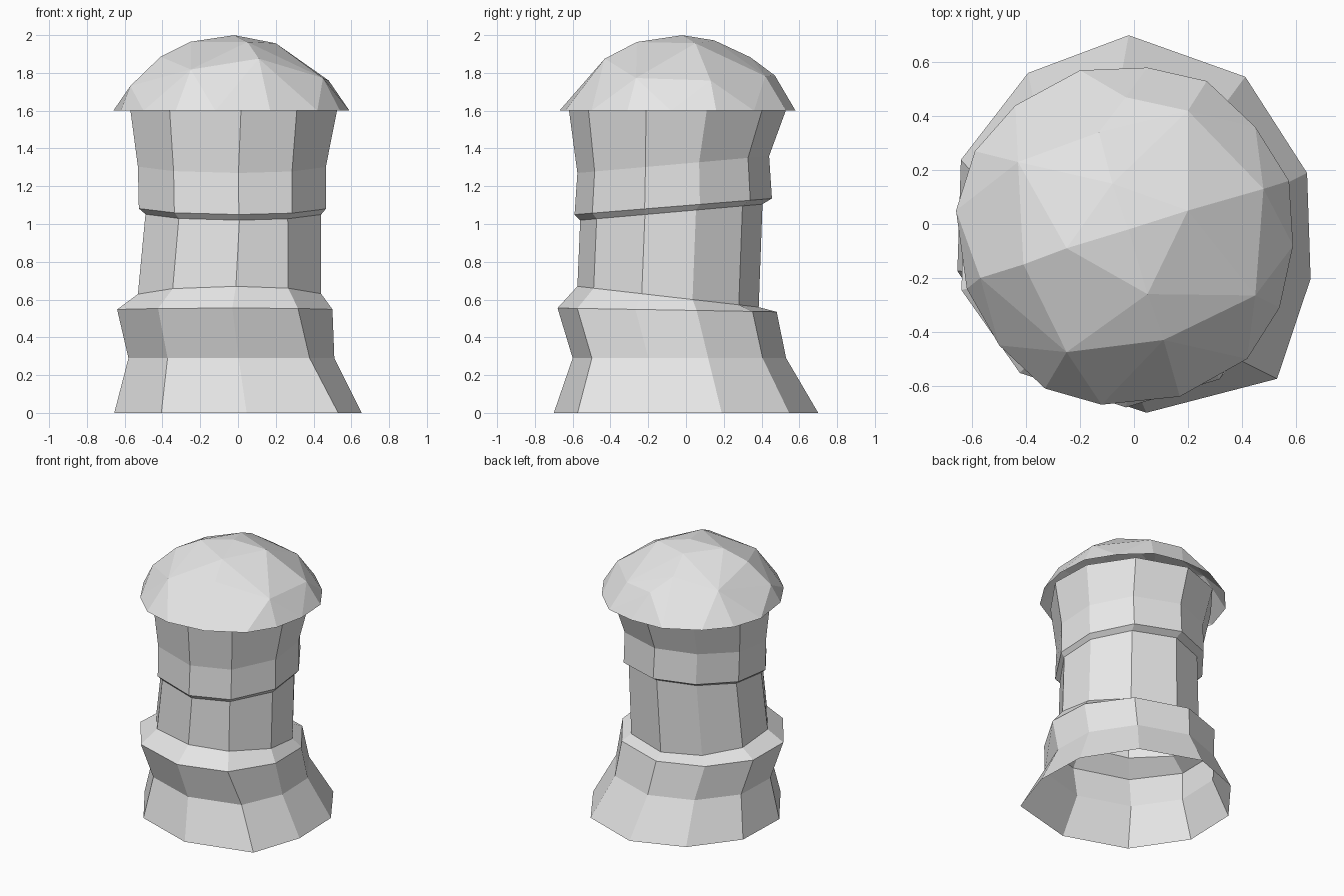
import bpy
import bmesh

cube = bpy.data.objects.get("Cube")
if cube:
    bpy.data.objects.remove(cube, do_unlink=True)

stone = bpy.data.materials.new("light_grey")
stone.use_nodes = True
grey = (0.8, 0.8, 0.8, 1)
stone.diffuse_color = grey
stone.node_tree.nodes["Principled BSDF"].inputs["Base Color"].default_value = grey


def add_object(name, bm):
    """Turn a bmesh into a flat shaded object."""
    bmesh.ops.recalc_face_normals(bm, faces=bm.faces)
    mesh = bpy.data.meshes.new(name)
    bm.to_mesh(mesh)
    bm.free()
    mesh.materials.append(stone)
    obj = bpy.data.objects.new(name, mesh)
    bpy.context.collection.objects.link(obj)
    return obj


# Uneven ten-sided cross-section, scaled to fill -1..1; corner 1 varies by ring
SECTION = [(0.07, -1), (0, -0.82), (1, -0.29), (0.98, 0.27), (0.63, 0.78),
           (-0.03, 1), (-0.6, 0.8), (-0.98, 0.34), (-1, -0.25), (-0.62, -0.78)]

# Each ring: x limits, y limits, height at front and back, corner position
RINGS = [
    ((-0.655, 0.655), (-0.7, 0.7), (0, 0), 0.81),
    ((-0.58, 0.51), (-0.6, 0.53), (0.29, 0.29), 0.76),
    ((-0.64, 0.5), (-0.68, 0.48), (0.555, 0.535), 0.68),
    ((-0.53, 0.44), (-0.575, 0.385), (0.67, 0.56), 0.64),
    ((-0.49, 0.44), (-0.56, 0.405), (1.02, 1.105), 0.62),
    ((-0.525, 0.465), (-0.59, 0.455), (1.05, 1.135), 0.64),
    ((-0.53, 0.465), (-0.575, 0.44), (1.27, 1.36), 0.64),
    ((-0.57, 0.525), (-0.62, 0.53), (1.605, 1.605), 0.61),
]


def mix(limits, t):
    """Map -1..1 onto the given limits."""
    low, high = limits
    return low + (high - low) * (t + 1) / 2


# Hollow stalk, open below, with a flared foot and a stepped collar
bm = bmesh.new()
loops = []
for xs, ys, zs, corner in RINGS:
    loop = []
    for i, (u, v) in enumerate(SECTION):
        u = corner if i == 1 else u
        loop.append(bm.verts.new((mix(xs, u), mix(ys, v), mix(zs, v))))
    loops.append(loop)
for low, high in zip(loops, loops[1:]):
    for i in range(len(low)):
        j = (i + 1) % len(low)
        bm.faces.new((low[i], low[j], high[j], high[i]))
add_object("stalk", bm)

# Faceted dome cap: rim points and crown points joined as a convex shell
RIM = [(-0.66, 0.05), (-0.59, 0.27), (-0.44, 0.44), (-0.2, 0.57),
       (0.05, 0.58), (0.27, 0.53), (0.45, 0.36), (0.575, 0.16),
       (0.59, -0.08), (0.54, -0.31), (0.42, -0.5), (0.17, -0.64),
       (-0.12, -0.67), (-0.33, -0.61), (-0.5, -0.45), (-0.62, -0.24)]
CROWN = [(-0.02, -0.02), (-0.25, -0.09), (0.2, 0.05), (0.05, -0.26),
         (-0.08, 0.15), (0.45, -0.265), (0.11, -0.43), (-0.25, -0.475),
         (0.2, 0.42), (0.48, 0.13), (-0.43, 0.23), (-0.41, -0.15),
         (-0.57, -0.2), (-0.13, 0.34), (-0.03, 0.47)]


def dome_height(x, y):
    r2 = ((x + 0.03) ** 2 + (y + 0.045) ** 2) / 0.62 ** 2
    return 1.6 + 0.4 * max(0, 1 - r2) ** 0.65


bm = bmesh.new()
for x, y in RIM:
    bm.verts.new((x, y, 1.6))
for x, y in CROWN:
    bm.verts.new((x, y, dome_height(x, y)))
bmesh.ops.convex_hull(bm, input=bm.verts)
bm.normal_update()
underside = [f for f in bm.faces if all(v.co.z < 1.601 for v in f.verts)]
bmesh.ops.delete(bm, geom=underside, context="FACES")
loose = [v for v in bm.verts if not v.link_faces]
bmesh.ops.delete(bm, geom=loose, context="VERTS")
add_object("cap", bm)
